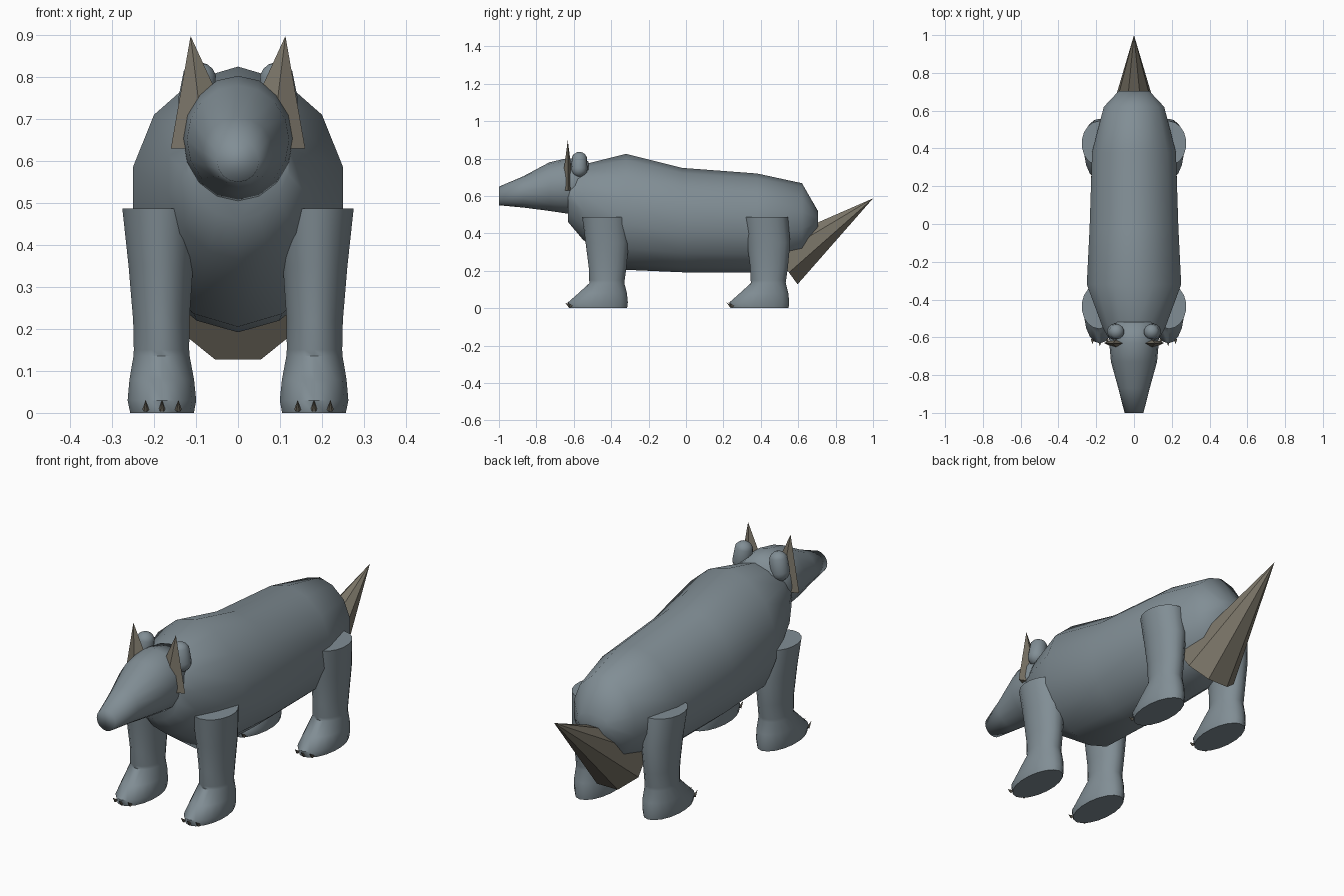
import bpy, bmesh, math
from mathutils import Vector, Matrix

if "Cube" in bpy.data.objects:
    bpy.data.objects.remove(bpy.data.objects["Cube"])


def material(name, rgb):
    m = bpy.data.materials.new(name)
    m.diffuse_color = (*rgb, 1)
    m.use_nodes = True
    m.node_tree.nodes["Principled BSDF"].inputs["Base Color"].default_value = m.diffuse_color
    return m


HIDE = material("slate hide", (0.22, 0.27, 0.30))
HORN = material("horn brown", (0.20, 0.18, 0.14))


def finish(name, bm, mat, angle=None):
    bmesh.ops.recalc_face_normals(bm, faces=bm.faces)
    me = bpy.data.meshes.new(name)
    bm.to_mesh(me)
    bm.free()
    me.materials.append(mat)
    ob = bpy.data.objects.new(name, me)
    bpy.context.collection.objects.link(ob)
    if angle:
        bpy.ops.object.select_all(action='DESELECT')
        ob.select_set(True)
        bpy.context.view_layer.objects.active = ob
        bpy.ops.object.shade_smooth_by_angle(angle=math.radians(angle))
    return ob


def loft(name, rings, mat, angle):
    """Skin a list of equal-length point rings and cap both ends."""
    bm = bmesh.new()
    loops = [[bm.verts.new(p) for p in ring] for ring in rings]
    for a, b in zip(loops, loops[1:]):
        for i in range(len(a)):
            j = (i + 1) % len(a)
            bm.faces.new((a[i], a[j], b[j], b[i]))
    bm.faces.new(loops[0])
    bm.faces.new(loops[-1])
    return finish(name, bm, mat, angle)


def circle(n):
    return [(math.sin(2 * math.pi * i / n), math.cos(2 * math.pi * i / n)) for i in range(n)]


def along_y(profile, stations):
    """Cross-sections (y, half width, bottom, top) set along the y axis."""
    return [[(u * w, y, (lo + hi) / 2 + v * (hi - lo) / 2) for u, v in profile]
            for y, w, lo, hi in stations]


def spike(name, base, tip, radius, sides, turn=0.0, squash=1.0):
    """Closed cone from a base centre to a tip."""
    base, tip = Vector(base), Vector(tip)
    axis = (tip - base).normalized()
    side = Vector((1, 0, 0))
    side = (side - axis * side.dot(axis)).normalized()
    up = axis.cross(side)
    bm = bmesh.new()
    ring = []
    for i in range(sides):
        a = 2 * math.pi * i / sides + turn
        ring.append(bm.verts.new(base + side * radius * math.cos(a)
                                 + up * radius * squash * math.sin(a)))
    top = bm.verts.new(tip)
    for i in range(sides):
        bm.faces.new((ring[i], ring[(i + 1) % sides], top))
    bm.faces.new(ring)
    return finish(name, bm, HORN)


# Body: boxy rounded cross-section swept from chest to rump
half = [(0, 1), (.42, .9), (.8, .63), (1, .23), (1, -.23), (.8, -.63), (.42, -.9), (0, -1)]
section = half + [(-u, v) for u, v in half[-2:0:-1]]
loft("body", along_y(section, [
    (-.63, .12, .46, .74), (-.55, .165, .365, .768), (-.32, .25, .205, .825),
    (-.02, .235, .192, .75), (.38, .222, .192, .72),
    (.62, .16, .268, .668), (.705, .08, .42, .52)]), HIDE, 60)

# Head: tapering snout
loft("head", along_y(circle(16), [
    (-1, .05, .55, .65), (-.87, .083, .538, .705), (-.73, .122, .52, .78),
    (-.63, .131, .505, .803), (-.52, .12, .53, .785)]), HIDE, 85)

# Legs: (z, half width, front y, back y), feet reaching forward
LEG = [(0, .077, -.625, -.315), (.03, .083, -.632, -.311), (.08, .078, -.575, -.316),
       (.135, .068, -.515, -.33), (.15, .067, -.518, -.328), (.22, .068, -.52, -.318),
       (.35, .078, -.537, -.306), (.487, .092, -.555, -.318)]
for s, side_name in ((-1, "left"), (1, "right")):
    for shift, pair in ((0, "front"), (.863, "hind")):
        rings = []
        for z, w, y0, y1 in LEG:
            cx = s * (.181 + .004 * z / .487)
            rings.append([(cx + u * w, shift + (y0 + y1) / 2 + v * (y1 - y0) / 2, z)
                          for u, v in circle(18)])
        loft(f"{pair}_leg_{side_name}", rings, HIDE, 50)
        # Claws on the toes
        for k in (-1, 0, 1):
            x = s * .181 + k * .039
            y = shift - .622 + (.01 if k else 0)
            spike(f"{pair}_claw_{side_name}_{k + 2}", (x, y, .008),
                  (x, y - .025, .031), .008, 6)

    # Ears: small rounded knobs leaning outward
    bm = bmesh.new()
    bmesh.ops.create_uvsphere(bm, u_segments=14, v_segments=8, radius=.043)
    for v in bm.verts:
        v.co.z += .025 if v.co.z > 0.001 else -.025
    bmesh.ops.transform(bm, verts=bm.verts,
                        matrix=Matrix.Translation((s * .097, -.57, .768))
                        @ Matrix.Rotation(s * -.15, 4, 'Y'))
    finish(f"ear_{side_name}", bm, HIDE, 60)

    # Horns: flat four-sided spikes beside the head
    bm = bmesh.new()
    base = [bm.verts.new((s * x, y, .63)) for x, y in
            ((.16, -.63), (.08, -.668), (-.01, -.63), (.08, -.598))]
    tip = bm.verts.new((s * .113, -.632, .898))
    bm.faces.new(base)
    for i in range(4):
        bm.faces.new((base[i], base[(i + 1) % 4], tip))
    finish(f"horn_{side_name}", bm, HORN)

# Tail: eight-sided spike rising from the rump
spike("tail", (0, .518, .235), (0, 1, .587), .144, 8, math.pi / 8)
